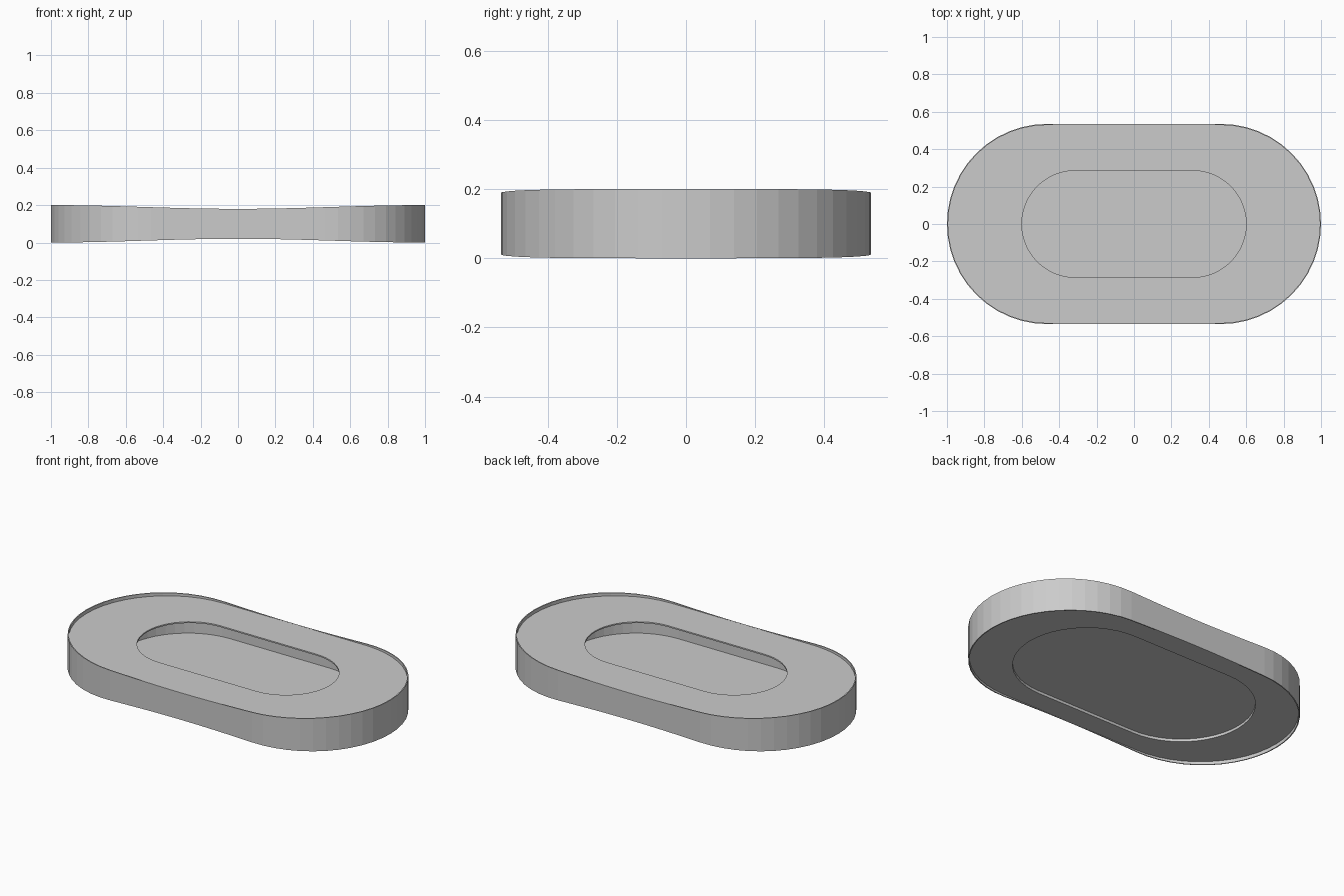
import bpy, bmesh, math

if "Cube" in bpy.data.objects:
    bpy.data.objects.remove(bpy.data.objects["Cube"])

grey = bpy.data.materials.new("plain grey")
grey.diffuse_color = (0.6, 0.6, 0.6, 1)
grey.use_nodes = True
grey.node_tree.nodes["Principled BSDF"].inputs["Base Color"].default_value = grey.diffuse_color

ARC, STRAIGHT = 24, 10   # segments per round end / per straight side


def stadium(c, r, z):
    """Closed pill outline; z is a number or a function of x."""
    pts = []
    for side in (1, -1):
        for i in range(ARC):
            a = -math.pi / 2 + math.pi * i / ARC
            pts.append((side * (c + r * math.cos(a)), side * r * math.sin(a)))
        for i in range(STRAIGHT):
            pts.append((side * (c - 2 * c * i / STRAIGHT), side * r))
    return [(x, y, z(x) if callable(z) else z) for x, y in pts]


def loft(name, loops, closed=False, caps=False):
    bm = bmesh.new()
    rings = [[bm.verts.new(p) for p in loop] for loop in loops]
    n = len(rings[0])
    pairs = list(zip(rings, rings[1:]))
    if closed:
        pairs.append((rings[-1], rings[0]))
    for a, b in pairs:
        for i in range(n):
            j = (i + 1) % n
            bm.faces.new((a[i], a[j], b[j], b[i]))
    if caps:
        bm.faces.new(rings[0][::-1])
        bm.faces.new(rings[-1])
    bmesh.ops.remove_doubles(bm, verts=bm.verts, dist=1e-5)
    bmesh.ops.recalc_face_normals(bm, faces=bm.faces)
    me = bpy.data.meshes.new(name)
    bm.to_mesh(me)
    bm.free()
    me.materials.append(grey)
    ob = bpy.data.objects.new(name, me)
    bpy.context.collection.objects.link(ob)
    return ob


# Rim edges bow gently away from the flat plates toward the ends
def rim_low(x):
    return 0.01 + 0.01 * math.cos(math.pi * x)


def rim_high(x):
    return 0.2 - rim_low(x)


OUT, IN = (0.465, 0.535), (0.465, 0.529)
HOLE, CAVITY = (0.315, 0.285), (0.33, 0.40)

# Ring body: flat plates, thin raised rim, top opening over a wider cavity
loft("ring_body", [
    stadium(*CAVITY, 0.02), stadium(*IN, 0.0201),
    stadium(*IN, rim_low), stadium(*OUT, rim_low),
    stadium(*OUT, rim_high), stadium(*IN, rim_high),
    stadium(*IN, 0.1799), stadium(*HOLE, 0.18),
    stadium(*HOLE, 0.172), stadium(*CAVITY, 0.172),
], closed=True)

# Floor slab closing the cavity, slightly recessed from below
loft("floor_slab", [stadium(*CAVITY, 0.036), stadium(*CAVITY, 0.055)], caps=True)
